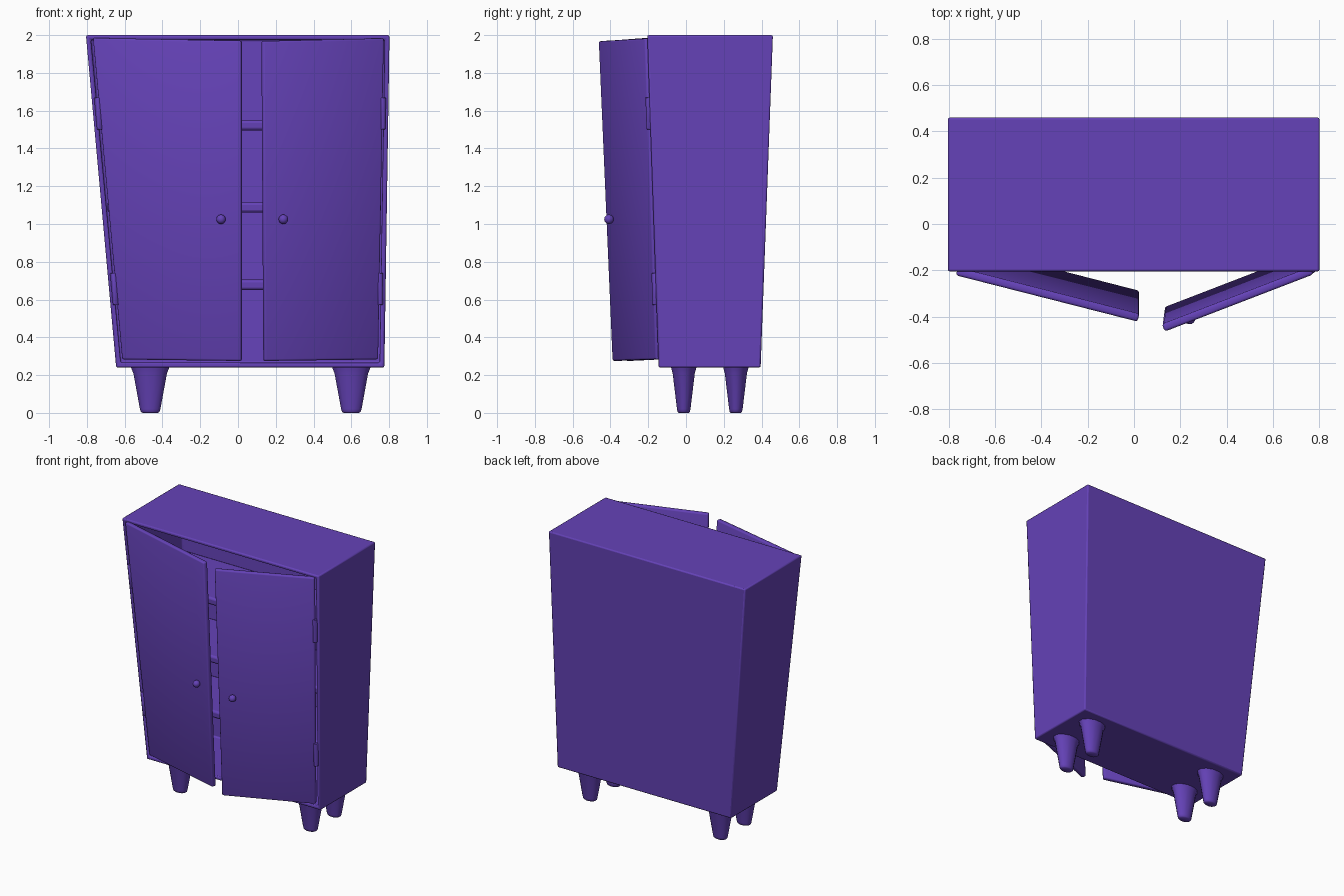
import bpy, bmesh
from math import radians, pi, cos, sin
from mathutils import Vector

cube = bpy.data.objects.get("Cube")
if cube:
    bpy.data.objects.remove(cube, do_unlink=True)

purple = bpy.data.materials.new("purple paint")
purple.use_nodes = True
colour = (0.13, 0.055, 0.48, 1)
purple.diffuse_color = colour
purple.node_tree.nodes["Principled BSDF"].inputs["Base Color"].default_value = colour

Z0, Z1 = 0.24, 2.0


def at(z, bottom, top):
    """Value at height z of something that runs from the case bottom to its top."""
    return bottom + (top - bottom) * (z - Z0) / (Z1 - Z0)


def left_side(z): return at(z, 0.775, 0.802)
def right_side(z): return at(z, -0.645, -0.805)
def front(z): return at(z, -0.145, -0.205)
def back(z): return at(z, 0.395, 0.46)


def finish(name, bm, bevel=0.0, segments=2, sharp=None):
    bmesh.ops.recalc_face_normals(bm, faces=bm.faces)
    mesh = bpy.data.meshes.new(name)
    bm.to_mesh(mesh)
    bm.free()
    mesh.materials.append(purple)
    ob = bpy.data.objects.new(name, mesh)
    bpy.context.collection.objects.link(ob)
    if bevel:
        mod = ob.modifiers.new("Rounded edges", 'BEVEL')
        mod.width, mod.segments = bevel, segments
        mod.limit_method = 'ANGLE'
    bpy.ops.object.select_all(action='DESELECT')
    ob.select_set(True)
    bpy.context.view_layer.objects.active = ob
    if sharp is None:
        bpy.ops.object.shade_smooth()
    else:
        bpy.ops.object.shade_smooth_by_angle(angle=radians(sharp))
    return ob


def loft(*rings):
    """Closed solid through rings of points."""
    bm = bmesh.new()
    loops = [[bm.verts.new(p) for p in ring] for ring in rings]
    n = len(loops[0])
    for a, b in zip(loops, loops[1:]):
        for i in range(n):
            j = (i + 1) % n
            bm.faces.new((a[i], a[j], b[j], b[i]))
    bm.faces.new(loops[0][::-1])
    bm.faces.new(loops[-1])
    return bm


def case_ring(z, inset=0.0, setback=0.0):
    l, r = left_side(z) - inset, right_side(z) + inset
    f, b = front(z) + setback, back(z) - inset
    return [(r, f, z), (l, f, z), (l, b, z), (r, b, z)]


# Hollow case, open at the front
WALL = 0.036
bm = loft(case_ring(Z0), case_ring(Z1))
bmesh.ops.recalc_face_normals(bm, faces=bm.faces)
opening = min(bm.faces, key=lambda f: f.calc_center_median().y)
bmesh.ops.inset_region(bm, faces=[opening], thickness=WALL)
new = bmesh.ops.extrude_discrete_faces(bm, faces=[opening])["faces"][0]
# rebuild the side walls of the recess around the pushed-in panel
rim = [e for e in bm.edges if e.is_boundary and e not in new.edges]
pushed = [e for e in new.edges]
for v in new.verts:
    v.co.y = back(v.co.z) - WALL
bmesh.ops.bridge_loops(bm, edges=rim + pushed)
finish("case", bm, 0.009, 2, 30)

# Shelves
for i, z in enumerate((0.65, 1.06, 1.495)):
    finish(f"shelf_{i + 1}", loft(case_ring(z, 0.03, 0.08),
                                  case_ring(z + 0.055, 0.03, 0.08)), 0.015, 2, 30)


# Doors standing ajar
def door(name, hinge_bottom, free_bottom, hinge_top, free_top):
    rings = []
    for h, f in ((hinge_bottom, free_bottom), (hinge_top, free_top)):
        h, f = Vector(h), Vector(f)
        along = (f - h).normalized()
        inward = Vector((-along.y, along.x, 0))
        if inward.y < 0:
            inward = -inward
        inward *= 0.035
        rings.append([h, f, f + inward, h + inward])
    finish(name, loft(*rings), 0.01, 2)


door("right_door", (-0.615, -0.16, 0.283), (0.015, -0.322, 0.275),
     (-0.77, -0.222, 1.985), (0.015, -0.422, 1.97))
door("left_door", (0.745, -0.16, 0.283), (0.143, -0.392, 0.275),
     (0.775, -0.218, 1.983), (0.133, -0.465, 1.968))


# Hinge barrels and door knobs
def hinge_ring(side, z, radius):
    x = left_side(z) - 0.03 if side > 0 else right_side(z) + 0.03
    y = front(z) - 0.004
    return [(x + radius * cos(a), y + radius * sin(a), z)
            for a in (2 * pi * k / 12 for k in range(12))]


for side, label, knob in ((-1, "right", (-0.09, -0.357, 1.025)),
                          (1, "left", (0.24, -0.408, 1.025))):
    for place, z in (("lower", 0.57), ("upper", 1.5)):
        finish(f"{label}_{place}_hinge",
               loft(hinge_ring(side, z, 0.017), hinge_ring(side, z + 0.17, 0.017)),
               0.003, 1, 40)
    bm = bmesh.new()
    bmesh.ops.create_uvsphere(bm, u_segments=16, v_segments=10, radius=0.025)
    bmesh.ops.translate(bm, verts=bm.verts, vec=knob)
    finish(f"{label}_door_knob", bm)


# Tapered oval legs
def leg_ring(x, y, z, rx):
    return [(x + rx * cos(a), y + 0.66 * rx * sin(a), z)
            for a in (2 * pi * (k + 0.5) / 12 for k in range(12))]


PROFILE = ((0, 0.042), (0.006, 0.051), (0.02, 0.056), (0.21, 0.092), (0.228, 0.1), (0.25, 0.108))
for label, x in (("right", -0.465), ("left", 0.6)):
    for place, y in (("front", -0.012), ("back", 0.264)):
        finish(f"{place}_{label}_leg",
               loft(*[leg_ring(x, y, z, r) for z, r in PROFILE]), sharp=50)
